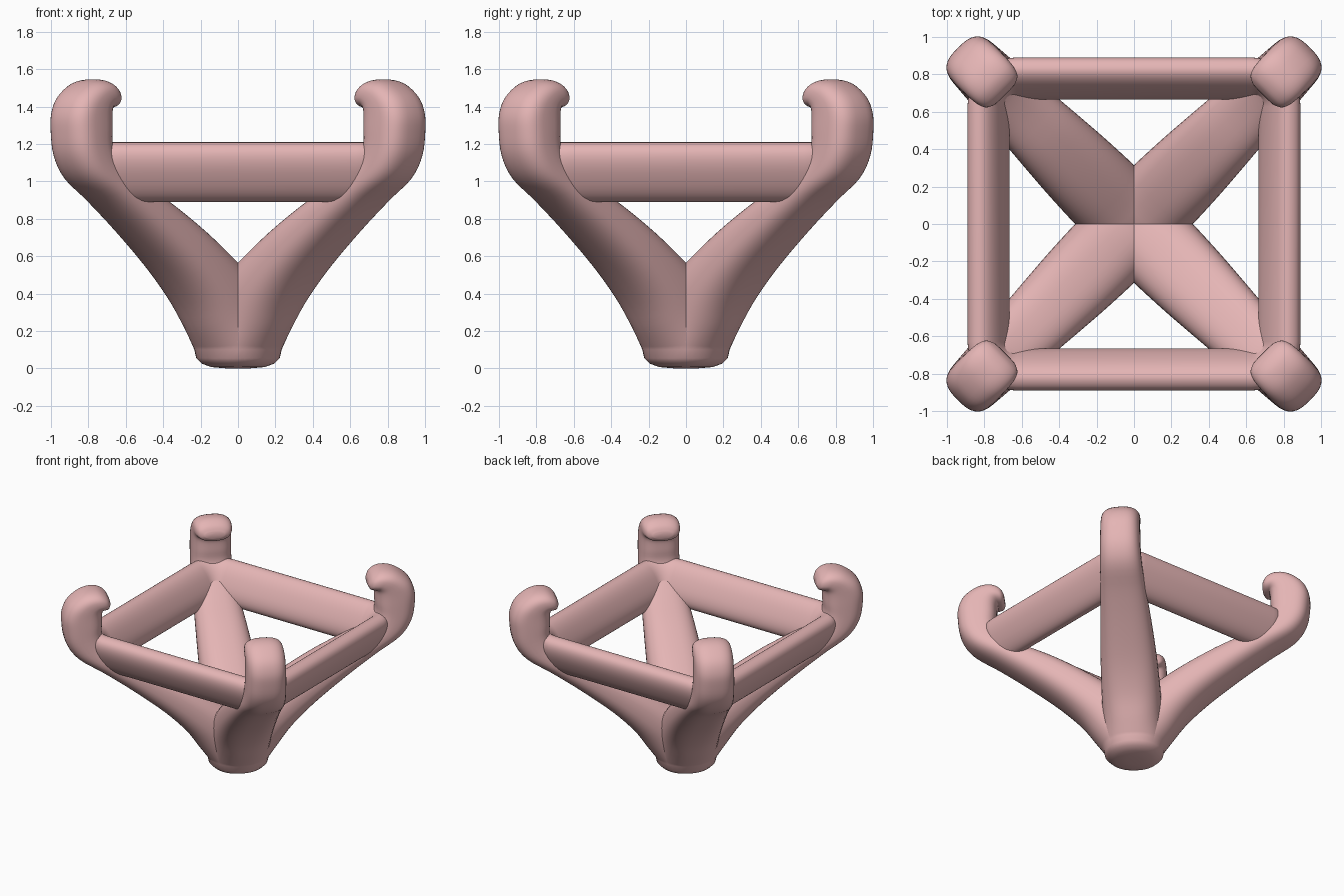
import bpy, bmesh, math
from mathutils import Vector, Matrix

if "Cube" in bpy.data.objects:
    bpy.data.objects.remove(bpy.data.objects["Cube"])

mat = bpy.data.materials.new("rose")
mat.diffuse_color = (0.78, 0.46, 0.46, 1)
mat.use_nodes = True
mat.node_tree.nodes["Principled BSDF"].inputs["Base Color"].default_value = mat.diffuse_color
SIDES = 40


def spow(v, e):
    return math.copysign(abs(v) ** e, v)


def loft(name, rings, turn=0, closed=False):
    """Skin superellipse rings (centre, u axis, v axis, exponent), turned about z."""
    bm = bmesh.new()
    loops = []
    for c, u, v, n in rings:
        loop = []
        for k in range(SIDES):
            t = 2 * math.pi * k / SIDES
            p = c + u * spow(math.cos(t), 2 / n) + v * spow(math.sin(t), 2 / n)
            loop.append(bm.verts.new(p))
        loops.append(loop)
    following = loops[1:] + loops[:1] if closed else loops[1:]
    for a, b in zip(loops, following):
        for k in range(SIDES):
            j = (k + 1) % SIDES
            bm.faces.new((a[k], a[j], b[j], b[k]))
    if not closed:
        bm.faces.new(loops[0])
        bm.faces.new(loops[-1])
    bmesh.ops.recalc_face_normals(bm, faces=bm.faces)
    bmesh.ops.transform(bm, matrix=Matrix.Rotation(turn, 4, 'Z'), verts=bm.verts)
    me = bpy.data.meshes.new(name)
    bm.to_mesh(me)
    bm.free()
    me.materials.append(mat)
    ob = bpy.data.objects.new(name, me)
    bpy.context.collection.objects.link(ob)
    bpy.ops.object.select_all(action='DESELECT')
    ob.select_set(True)
    bpy.context.view_layer.objects.active = ob
    bpy.ops.object.shade_smooth_by_angle(angle=math.radians(45))


def smooth(rows, steps=4):
    """Catmull-Rom interpolation of the station rows."""
    out = []
    for i in range(len(rows) - 1):
        p0, p1, p2, p3 = (rows[max(0, min(len(rows) - 1, i + d))] for d in (-1, 0, 1, 2))
        for s in range(steps):
            t = s / steps
            out.append([0.5 * (2 * b + (c - a) * t + (2 * a - 5 * b + 4 * c - d) * t * t
                               + (3 * b - a - 3 * c + d) * t ** 3)
                        for a, b, c, d in zip(p0, p1, p2, p3)])
    out.append(rows[-1])
    return out


# prong stations: outer r, outer z, inner r, inner z, half width, exponent
foot = [(r, z, -r, z, r, 2.1) for r, z in
        ((.06, 0), (.14, .007), (.19, .025), (.22, .055))]
arm = [(.23, .10, -.23, .11, .23, 2.1), (.30, .20, -.10, .42, .225, 2.3),
       (.405, .35, .10, .57, .222, 2.4), (.57, .52, .35, .74, .212, 2.5),
       (.81, .715, .60, .89, .193, 2.5), (1.035, .88, .84, 1.01, .172, 2.5),
       (1.22, 1.005, .99, 1.11, .158, 2.6), (1.305, 1.13, 1.035, 1.20, .152, 2.8),
       (1.33, 1.27, 1.035, 1.29, .15, 2.9), (1.325, 1.37, 1.035, 1.355, .148, 2.9),
       (1.28, 1.46, 1.03, 1.38, .147, 2.7), (1.18, 1.53, 1.025, 1.39, .145, 2.6),
       (1.08, 1.545, 1.01, 1.39, .138, 2.5), (1.01, 1.515, .99, 1.395, .118, 2.4),
       (.98, 1.47, .975, 1.42, .075, 2.3)]
prong = []
for ro, zo, ri, zi, a, n in foot + smooth(arm):
    c = Vector(((ro + ri) / 2, 0, (zo + zi) / 2))
    prong.append((c, Vector(((ro - ri) / 2, 0, (zo - zi) / 2)), Vector((0, a, 0)), n))

# square rail ring: oval section leaning outward at the top, tight corners
LEAN, MID, FILLET = math.radians(26), .778, .15
ring = []
for q in range(4):
    corner = Matrix.Rotation(q * math.pi / 2, 3, 'Z') @ Vector((MID - FILLET, MID - FILLET, 1.05))
    for i in range(9):
        a = q * math.pi / 2 + i * math.pi / 16
        out, up = Vector((math.cos(a), math.sin(a), 0)), Vector((0, 0, 1))
        ring.append((corner + out * FILLET,
                     (out * math.sin(LEAN) + up * math.cos(LEAN)) * .169,
                     (out * math.cos(LEAN) - up * math.sin(LEAN)) * .086, 2.35))
loft("square_rail", ring, closed=True)

# four hooked prongs sharing one foot
for i, name in enumerate(("back_right", "back_left", "front_left", "front_right")):
    loft(name + "_prong", prong, math.pi / 4 + i * math.pi / 2)
